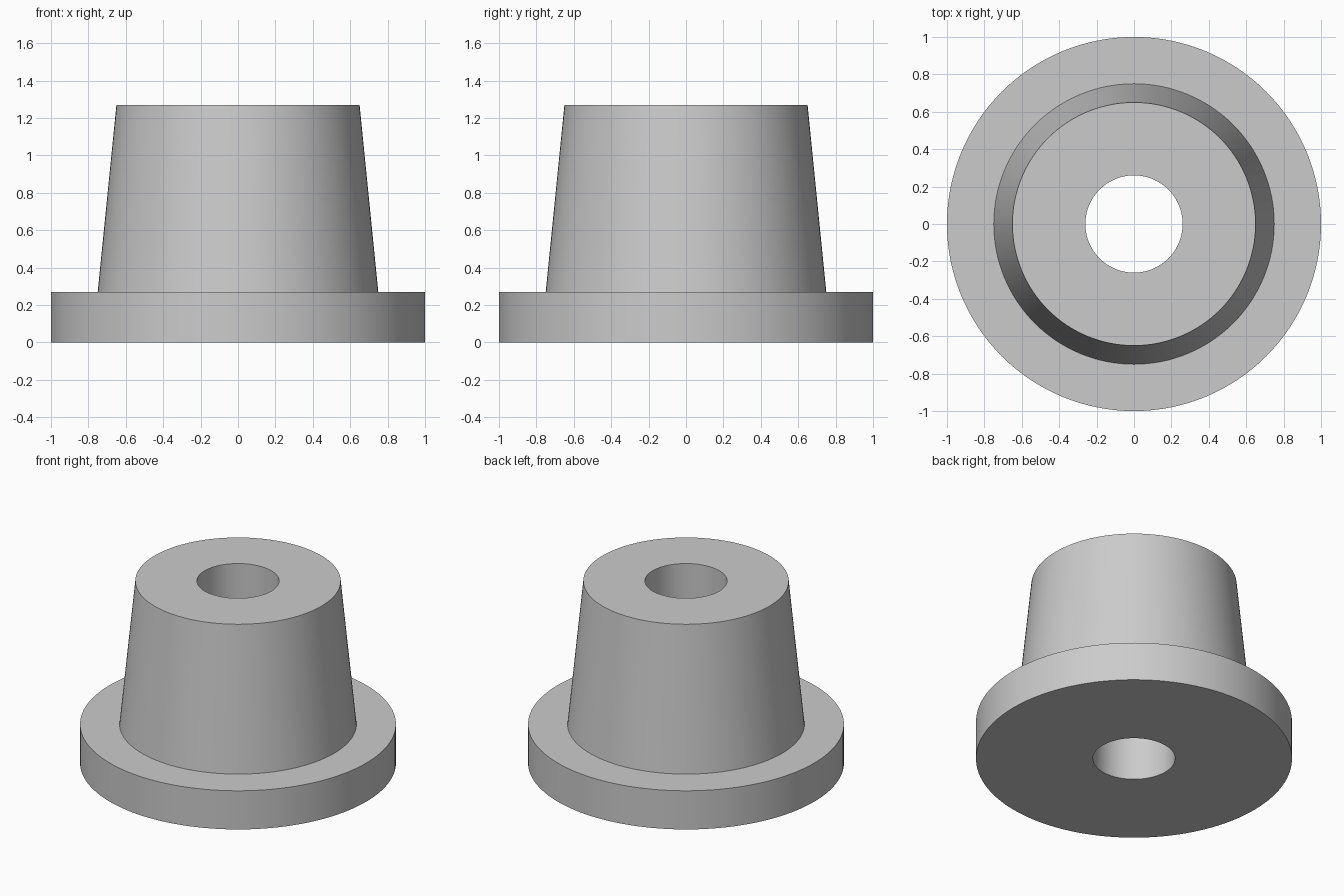
import bpy, bmesh, math

if "Cube" in bpy.data.objects:
    bpy.data.objects.remove(bpy.data.objects["Cube"])

SEGMENTS = 128

# Closed cross-section (radius, height): flange, tapered body, straight bore
PROFILE = [(0.26, 0.0), (1.0, 0.0), (1.0, 0.27), (0.75, 0.27),
           (0.65, 1.27), (0.26, 1.27)]

grey = bpy.data.materials.new("plain grey")
grey.diffuse_color = (0.6, 0.6, 0.6, 1.0)
grey.use_nodes = True
grey.node_tree.nodes["Principled BSDF"].inputs["Base Color"].default_value = grey.diffuse_color


def lathe(name, profile, material):
    """Revolve a closed profile around the z axis."""
    bm = bmesh.new()
    rings = []
    for i in range(SEGMENTS):
        a = 2 * math.pi * i / SEGMENTS
        rings.append([bm.verts.new((r * math.cos(a), r * math.sin(a), z))
                      for r, z in profile])
    n = len(profile)
    for i in range(SEGMENTS):
        here, after = rings[i], rings[(i + 1) % SEGMENTS]
        for j in range(n):
            k = (j + 1) % n
            bm.faces.new((here[j], after[j], after[k], here[k]))
    bmesh.ops.recalc_face_normals(bm, faces=bm.faces)
    mesh = bpy.data.meshes.new(name)
    bm.to_mesh(mesh)
    bm.free()
    mesh.materials.append(material)
    obj = bpy.data.objects.new(name, mesh)
    bpy.context.collection.objects.link(obj)
    return obj


# Flanged tapered bushing with a through hole
bushing = lathe("flanged_bushing", PROFILE, grey)
bpy.context.view_layer.objects.active = bushing
bushing.select_set(True)
bpy.ops.object.shade_smooth_by_angle(angle=math.radians(30))
